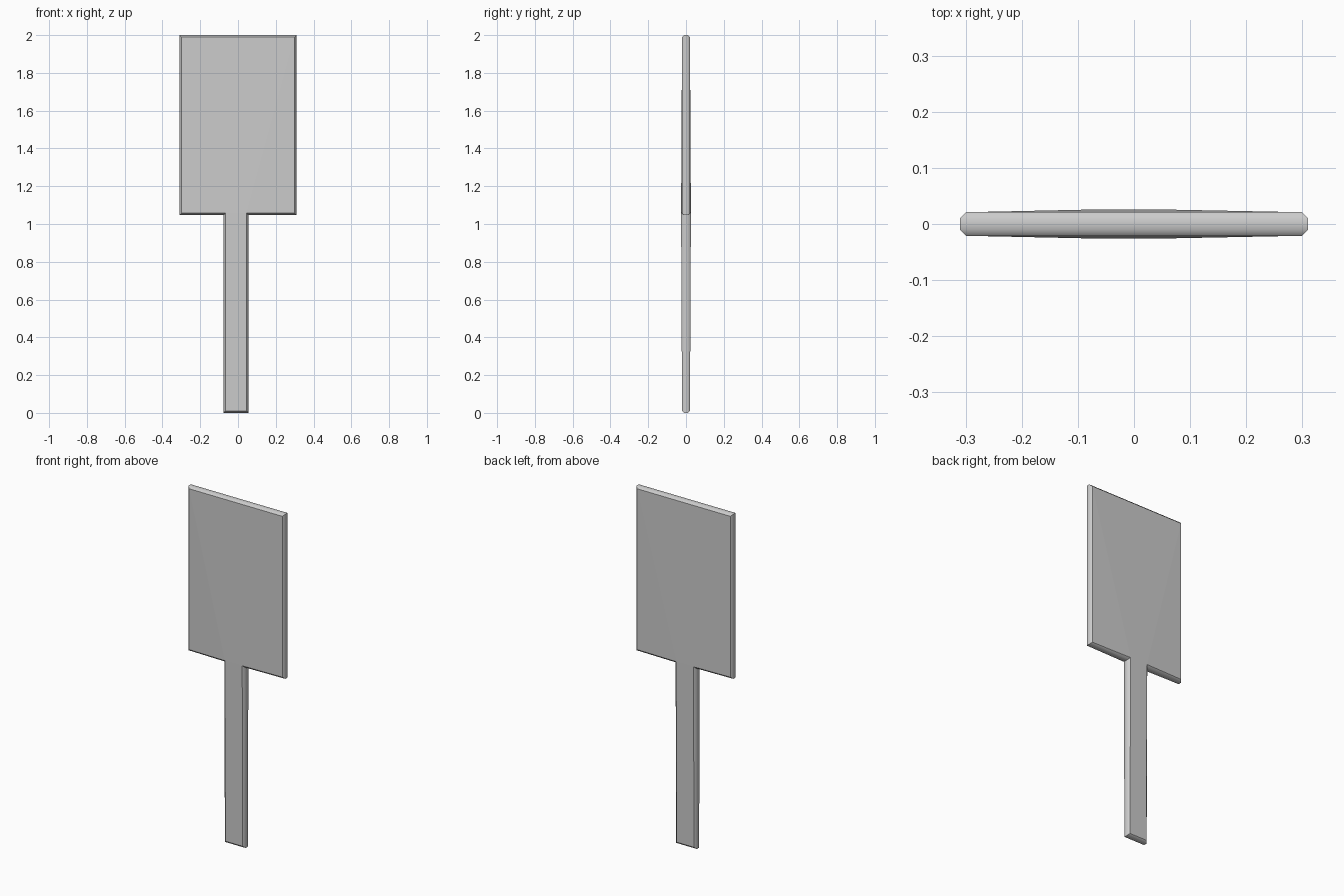
import bpy, bmesh
from mathutils import Vector

if "Cube" in bpy.data.objects:
    bpy.data.objects.remove(bpy.data.objects["Cube"])

CH = 0.011        # chamfer size
RIM, MID = 0.021, 0.026   # half thickness at the outer corners / at the handle joint

# Outline, anticlockwise from the bottom left of the handle
outline = [(-0.077, 0), (0.056, 0), (0.056, 1.047), (0.31, 1.047),
           (0.31, 2), (-0.31, 2), (-0.31, 1.047), (-0.077, 1.047)]
JOINTS = (2, 7)   # inner corners where the handle meets the board


def inset(points, d):
    """Offset a right-angled anticlockwise outline inwards."""
    result = []
    for i, p in enumerate(points):
        p = Vector(p)
        a = (p - Vector(points[i - 1])).normalized()
        b = (Vector(points[(i + 1) % len(points)]) - p).normalized()
        result.append(p + d * Vector((-a.y - b.y, a.x + b.x)))
    return result


bm = bmesh.new()
inner = inset(outline, CH)


def ring(points, side, trim):
    return [bm.verts.new((p[0], side * ((MID if i in JOINTS else RIM) - trim), p[1]))
            for i, p in enumerate(points)]


# Four rings from the front face to the back face
rings = [ring(inner, -1, 0), ring(outline, -1, CH),
         ring(outline, 1, CH), ring(inner, 1, 0)]

# Chamfers and side walls, softly shaded around the rim with sharp corners
for r0, r1 in zip(rings, rings[1:]):
    for i in range(8):
        j = (i + 1) % 8
        f = bm.faces.new((r0[i], r0[j], r1[j], r1[i]))
        f.smooth = True
    for v0, v1 in zip(r0, r1):
        bm.edges.get((v0, v1)).smooth = False

# Flat front and back: handle, middle of the board, two side wedges
for r in (rings[0], rings[3]):
    for ids in ((0, 1, 2, 7), (7, 2, 4, 5), (2, 3, 4), (7, 5, 6)):
        bm.faces.new([r[i] for i in ids])

bmesh.ops.recalc_face_normals(bm, faces=bm.faces)
mesh = bpy.data.meshes.new("sign_paddle")
bm.to_mesh(mesh)
bm.free()
paddle = bpy.data.objects.new("sign_paddle", mesh)
bpy.context.collection.objects.link(paddle)
